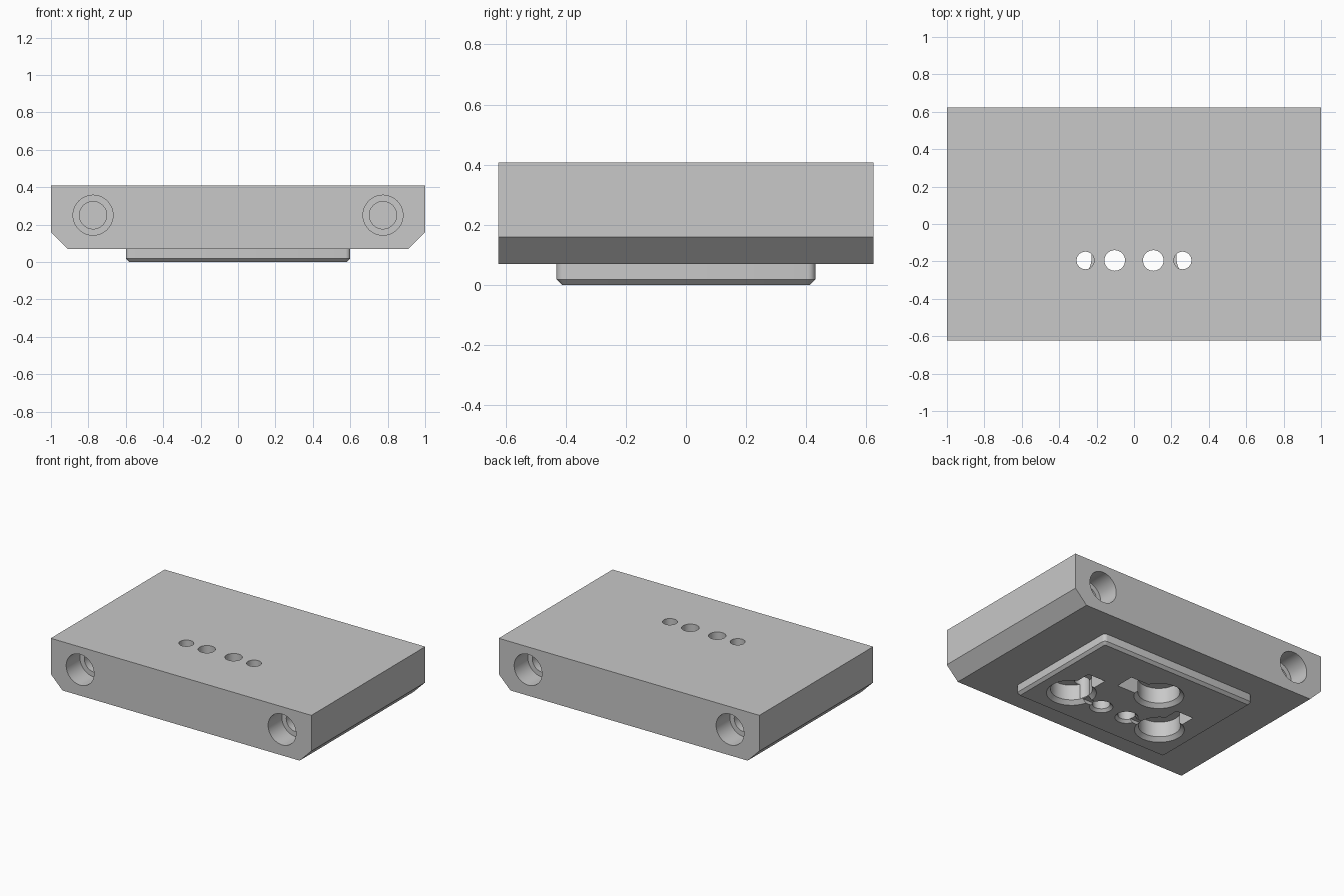
import bpy, bmesh, math
from mathutils import Matrix, Vector

old = bpy.data.objects.get("Cube")
if old:
    bpy.data.objects.remove(old, do_unlink=True)

grey = bpy.data.materials.new("plain grey")
grey.use_nodes = True
colour = (0.58, 0.58, 0.58, 1)
grey.diffuse_color = colour
grey.node_tree.nodes["Principled BSDF"].inputs["Base Color"].default_value = colour


def make(name, bm):
    bmesh.ops.recalc_face_normals(bm, faces=bm.faces)
    mesh = bpy.data.meshes.new(name)
    bm.to_mesh(mesh)
    bm.free()
    mesh.materials.append(grey)
    obj = bpy.data.objects.new(name, mesh)
    bpy.context.collection.objects.link(obj)
    return obj


def box(name, lo, hi):
    bm = bmesh.new()
    bmesh.ops.create_cube(bm, size=1)
    lo, hi = Vector(lo), Vector(hi)
    for v in bm.verts:
        v.co = (lo + hi) / 2 + v.co * (hi - lo)
    return make(name, bm)


def cone(name, start, axis, depth, r1, r2=None):
    bm = bmesh.new()
    axis = Vector(axis)
    place = Matrix.Translation(Vector(start) + axis * depth / 2)
    bmesh.ops.create_cone(bm, cap_ends=True, segments=48, radius1=r1,
                          radius2=r1 if r2 is None else r2, depth=depth,
                          matrix=place @ axis.to_track_quat("Z", "Y").to_matrix().to_4x4())
    return make(name, bm)


def combine(target, tool, operation="DIFFERENCE"):
    mod = target.modifiers.new("cut", "BOOLEAN")
    mod.operation, mod.solver, mod.object = operation, "EXACT", tool
    bpy.context.view_layer.objects.active = target
    bpy.ops.object.modifier_apply(modifier=mod.name)
    bpy.data.objects.remove(tool, do_unlink=True)


UP = (0, 0, 1)
TOP, BASE, HALF_Y = 0.408, 0.07, 0.624

# Main block: a chamfered profile extruded front to back
bm = bmesh.new()
profile = [(-1, TOP), (-1, 0.16), (-0.91, BASE), (0.91, BASE), (1, 0.16), (1, TOP)]
face = bm.faces.new([bm.verts.new((x, -HALF_Y, z)) for x, z in profile])
grown = bmesh.ops.extrude_face_region(bm, geom=[face])
bmesh.ops.translate(bm, vec=(0, 2 * HALF_Y, 0),
                    verts=[v for v in grown["geom"] if isinstance(v, bmesh.types.BMVert)])
block = make("mounting_block", bm)

# Raised pad underneath, with rounded corners and a chamfered rim
pad = box("pad", (-0.6, -0.43, 0), (0.6, 0.43, 0.12))
bm = bmesh.new()
bm.from_mesh(pad.data)
upright = [e for e in bm.edges if abs(e.verts[0].co.z - e.verts[1].co.z) > 0.1]
bmesh.ops.bevel(bm, geom=upright, offset=0.025, segments=4, affect="EDGES", profile=0.5)
rim = [e for e in bm.edges if all(v.co.z < 0.001 for v in e.verts)]
bmesh.ops.bevel(bm, geom=rim, offset=0.018, segments=1, affect="EDGES")
bm.to_mesh(pad.data)
bm.free()
combine(block, pad, "UNION")


def countersunk(x, y, radius, depth, lip):
    combine(block, cone("bore", (x, y, -0.05), UP, depth + 0.05, radius))
    combine(block, cone("lip", (x, y, -0.005), UP, lip + 0.005, radius + lip + 0.005, radius))


# Keyhole pockets: round openings, each with a straight slot
SLOT = 0.067
for side in (-1, 1):
    x = side * 0.358
    countersunk(x, -0.18, 0.131, 0.13, 0.025)
    combine(block, box("slot", (x - SLOT, -0.18, -0.05), (x + SLOT, 0.065, 0.127)))
countersunk(-0.085, 0.14, 0.131, 0.13, 0.025)
combine(block, box("slot", (-0.085, 0.14 - SLOT, -0.05), (0.195, 0.14 + SLOT, 0.127)))

# Row of holes through the top, with shallow channels joining them
for side in (-1, 1):
    countersunk(side * 0.103, -0.195, 0.055, 0.6, 0.018)
    combine(block, cone("wire_hole", (side * 0.26, -0.195, 0.03), UP, 0.6, 0.047))
    ends = sorted((side * 0.11, side * 0.26))
    combine(block, box("channel", (ends[0], -0.22, -0.05), (ends[1], -0.17, 0.022)))

# Stepped blind holes in the front and back
for side in (-1, 1):
    for end in (-1, 1):
        start = (side * 0.775, end * (HALF_Y + 0.05), 0.25)
        inward = (0, -end, 0)
        combine(block, cone("counterbore", start, inward, 0.2, 0.107))
        combine(block, cone("inner_bore", start, inward, 0.45, 0.073))

for poly in block.data.polygons:
    poly.material_index = 0
bpy.ops.object.select_all(action="DESELECT")
block.select_set(True)
bpy.context.view_layer.objects.active = block
bpy.ops.object.shade_smooth_by_angle(angle=math.radians(30))
